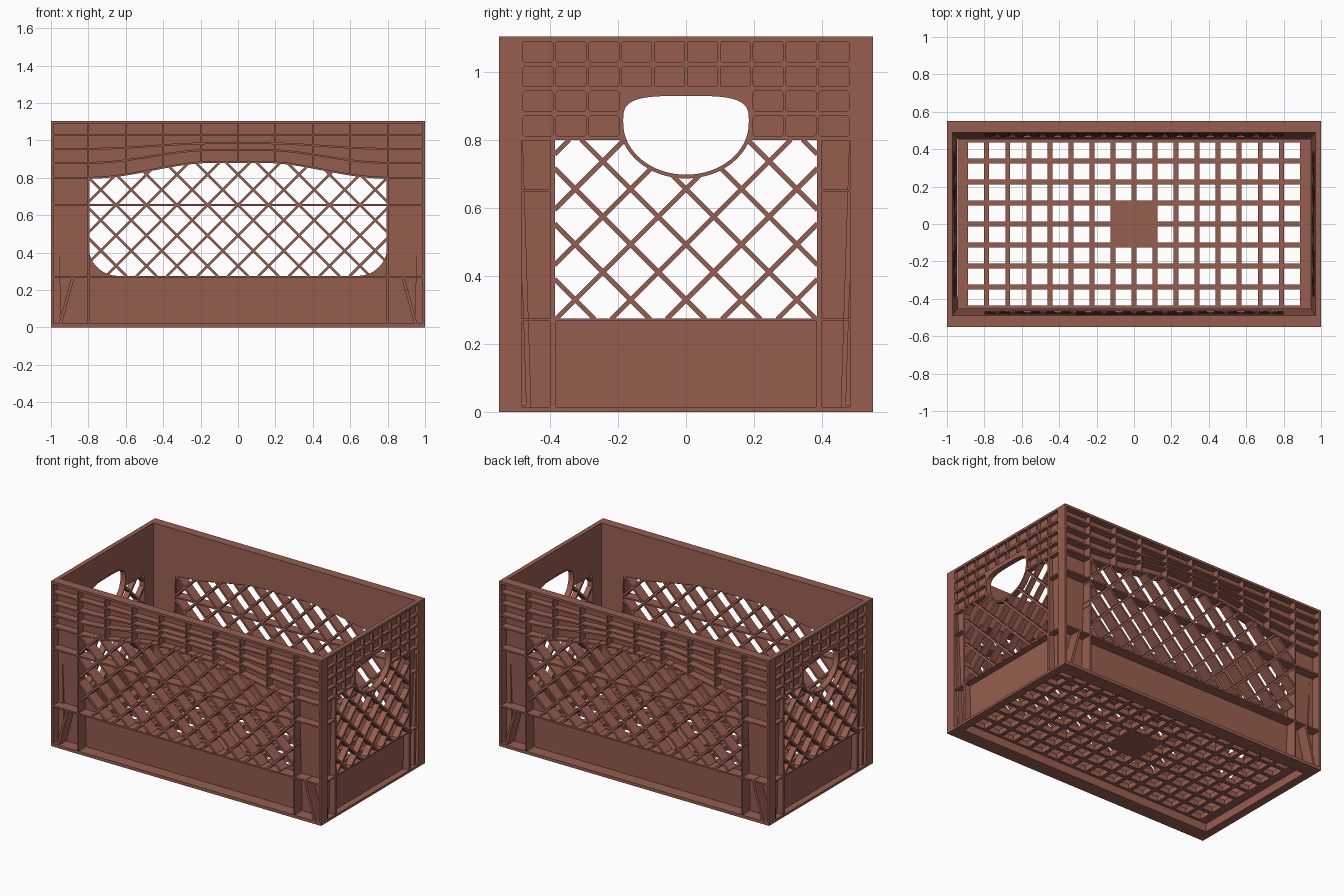
import bpy, bmesh
from math import sin, cos, pi, asin, copysign
from mathutils import Matrix, Vector

cube = bpy.data.objects.get("Cube")
if cube:
    bpy.data.objects.remove(cube)

L, W, H = 1.0, 0.55, 1.105          # half length, half width, height
IN_L, IN_W = 0.97, 0.49             # inside faces of the walls at the rim
LEAN_L, LEAN_W = 0.025, 0.035       # how far the inside faces taper in at the floor
SILL, HEAD = 0.275, 0.80            # window bottom and top

plastic = bpy.data.materials.new("red_brown_plastic")
plastic.use_nodes = True
color = (0.31, 0.113, 0.08, 1)
plastic.diffuse_color = color
plastic.node_tree.nodes["Principled BSDF"].inputs["Base Color"].default_value = color


def rect(u0, u1, v0, v1):
    return [(u0, v0), (u1, v0), (u1, v1), (u0, v1)]


def add_plate(bm, loops, w0, w1):
    """Fill an outline with holes at depth w0 and extrude it to w1."""
    part = bmesh.new()
    for loop in loops:
        vs = [part.verts.new((u, v, w0)) for u, v in loop]
        for a, b in zip(vs, vs[1:] + vs[:1]):
            part.edges.new((a, b))
    bmesh.ops.triangle_fill(part, edges=part.edges[:], use_beauty=True, normal=(0, 0, 1))
    top = bmesh.ops.extrude_face_region(part, geom=part.faces[:])["geom"]
    bmesh.ops.translate(part, verts=[g for g in top if isinstance(g, bmesh.types.BMVert)],
                        vec=(0, 0, w1 - w0))
    bmesh.ops.recalc_face_normals(part, faces=part.faces[:])
    temp = bpy.data.meshes.new("temp")
    part.to_mesh(temp)
    part.free()
    bm.from_mesh(temp)
    bpy.data.meshes.remove(temp)


def make(name, plates, matrix=Matrix(), lean=0.0, outer=0.0, smooth=False):
    """Build plates; everything inside the outer plane tapers inward toward the base."""
    bm = bmesh.new()
    for loops, w0, w1 in plates:
        add_plate(bm, loops, w0, w1)
    for v in bm.verts:
        if v.co.z < outer - 0.005:
            v.co.z -= lean * (1 - v.co.y / H)
    bm.transform(matrix)
    mesh = bpy.data.meshes.new(name)
    bm.to_mesh(mesh)
    bm.free()
    mesh.materials.append(plastic)
    obj = bpy.data.objects.new(name, mesh)
    bpy.context.collection.objects.link(obj)
    if smooth:
        bpy.ops.object.select_all(action='DESELECT')
        obj.select_set(True)
        bpy.context.view_layer.objects.active = obj
        bpy.ops.object.shade_smooth_by_angle(angle=0.6)


def facing(quarter):
    """Map plate coordinates to a wall: across, up, outward."""
    upright = Matrix(((1, 0, 0, 0), (0, 0, -1, 0), (0, 1, 0, 0), (0, 0, 0, 1)))
    return Matrix.Rotation(quarter * pi / 2, 4, 'Z') @ upright


def strip(p, q, half):
    p, q = Vector(p), Vector(q)
    d = (q - p).normalized()
    n = Vector((-d.y, d.x)) * half
    return [tuple(c) for c in (p - n, q - n, q + n, p + n)]


def lattice(loop, pitch, v_node, half):
    """Diagonal strips in both directions, clipped to an outline."""
    strips = []
    for slope in (1, -1):
        for k in range(-12, 13):
            hits = []
            f = [(v - v_node) - slope * u - k * pitch + 1e-5 for u, v in loop]
            for i, (a, fa) in enumerate(zip(loop, f)):
                b, fb = loop[(i + 1) % len(loop)], f[(i + 1) % len(loop)]
                if fa * fb < 0:
                    hits.append(tuple(Vector(a).lerp(Vector(b), fa / (fa - fb))))
            hits.sort()
            for p, q in zip(hits[::2], hits[1::2]):
                if q[0] - p[0] > 0.012:
                    grow = Vector((0.002, 0.002 * slope))
                    strips.append(strip(Vector(p) - grow, Vector(q) + grow, half))
    return strips


# Floor grid with a solid centre pad
step, hole = 0.1125, 0.043
holes = []
for i in range(16):
    for j in range(8):
        if not (i in (7, 8) and j in (3, 4)):
            x, y = (i - 7.5) * step, (j - 3.5) * step
            holes.append(rect(x - hole, x + hole, y - hole, y + hole))
floor_edge = rect(LEAN_L - IN_L, IN_L - LEAN_L, LEAN_W - IN_W, IN_W - LEAN_W)
make("floor_grid", [([floor_edge] + holes, 0.055, 0.09)])


# Long walls
def arch(x):
    t = min(max((abs(x) - 0.12) / 0.68, 0), 1)
    return 0.5 + 0.5 * cos(pi * t)


def level(x, row):
    edge, rise = row
    return edge + rise * arch(x)


rows = [(1.03, 0.0), (0.955, 0.03), (0.88, 0.07), (0.80, 0.085)]
span = [-0.8 + 0.05 * i for i in range(33)]
long_x = 0.985
radius = 0.16
corner = [(0.8 - radius + radius * sin(a), SILL + radius - radius * cos(a))
          for a in (pi / 16 * i for i in range(9))]
window = ([(-u, v) for u, v in reversed(corner)] + corner
          + [(x, level(x, rows[3])) for x in reversed(span)])

ribs = [rect(-long_x, long_x, z - 0.005, z + 0.005) for z in (SILL - 0.005, 0.655)]
ribs += [rect(-long_x, long_x, 0, 0.02), rect(-long_x, long_x, H - 0.015, H)]
wide = [-long_x] + span + [long_x]
for row in rows:
    ribs.append([(x, level(x, row) - 0.005) for x in wide]
                + [(x, level(x, row) + 0.005) for x in reversed(wide)])
for i in range(-4, 5):
    x = 0.2 * i
    ribs.append(rect(x - 0.004, x + 0.004, level(x, rows[3]), H))
for s in (-1, 1):
    ribs.append(rect(s * 0.8 - 0.005, s * 0.8 + 0.005, 0, HEAD))
    ribs.append(strip((s * 0.95, 0.02), (s * 0.88, SILL), 0.008))

for name, quarter in (("front", 0), ("back", 2)):
    m = facing(quarter)
    make(name + "_panel", [([rect(-long_x, long_x, 0, H), window], IN_W, 0.505)],
         m, LEAN_W, W)
    make(name + "_ribs", [([r], 0.498, W) for r in ribs], m, LEAN_W, W)
    make(name + "_lattice", [([s], IN_W + 0.002, W - 0.002)
                             for s in lattice(window, 0.163, 0.655, 0.007)], m, LEAN_W, W)


# End walls with hand holes
def grip(a0, a1, n, grow=0.0):
    """Hand hole outline: round below, squarer above."""
    pts = []
    for i in range(n):
        a = a0 + (a1 - a0) * i / (n - 1)
        c, s = cos(a), sin(a)
        if s > 0:
            c, s = copysign(abs(c) ** 0.55, c), s ** 0.55
        pts.append(((0.185 + grow) * c, 0.85 + ((0.08 if s > 0 else 0.152) + grow) * s))
    return pts


dip = asin((0.85 - HEAD) / 0.152)
sill_pts = [(-0.385, HEAD), (-0.385, SILL), (0.385, SILL), (0.385, HEAD)]
opening = sill_pts + grip(-dip, pi + dip, 33)
mesh_area = sill_pts + grip(-dip, dip - pi, 25, 0.006)
ring = [grip(0, 2 * pi, 65, 0.011)[:-1], grip(0, 2 * pi, 65)[:-1]]

pockets = [rect(-0.382, 0.382, 0.015, SILL - 0.007)]
for s in (-1, 1):
    for z0, z1 in ((0.015, 0.267), (0.275, 0.647), (0.655, 0.797)):
        pockets.append(rect(*sorted((s * 0.40, s * 0.483)), z0, z1))
for r in range(4):
    for c in range(10):
        if r < 2 or not 3 <= c <= 6:
            y, z = (c - 4.5) * 0.0967, 1.06 - 0.0727 * r
            a, b, k = 0.044, 0.03, 0.005
            pockets.append([(y - a + k, z - b), (y + a - k, z - b), (y + a, z - b + k),
                            (y + a, z + b - k), (y + a - k, z + b), (y - a + k, z + b),
                            (y - a, z + b - k), (y - a, z - b + k)])

for name, quarter in (("left", 1), ("right", 3)):
    m = facing(quarter)
    make(name + "_end_panel", [([rect(-IN_W, IN_W, 0, H), opening], IN_L, 0.98)],
         m, LEAN_L, L)
    make(name + "_end_ribs", [([rect(-IN_W, IN_W, 0, H), opening] + pockets, 0.98, L)],
         m, LEAN_L, L)
    make(name + "_end_corners", [([rect(*sorted((s * IN_W, s * W)), 0, H)], long_x, L)
                                 for s in (-1, 1)], m)
    make(name + "_end_lattice", [([s], IN_L + 0.002, L - 0.002)
                                 for s in lattice(mesh_area, 0.163, 0.33, 0.007)],
         m, LEAN_L, L)
    make(name + "_hand_hole_lip", [(ring, IN_L - 0.001, L - 0.001)], m, LEAN_L, L, smooth=True)
